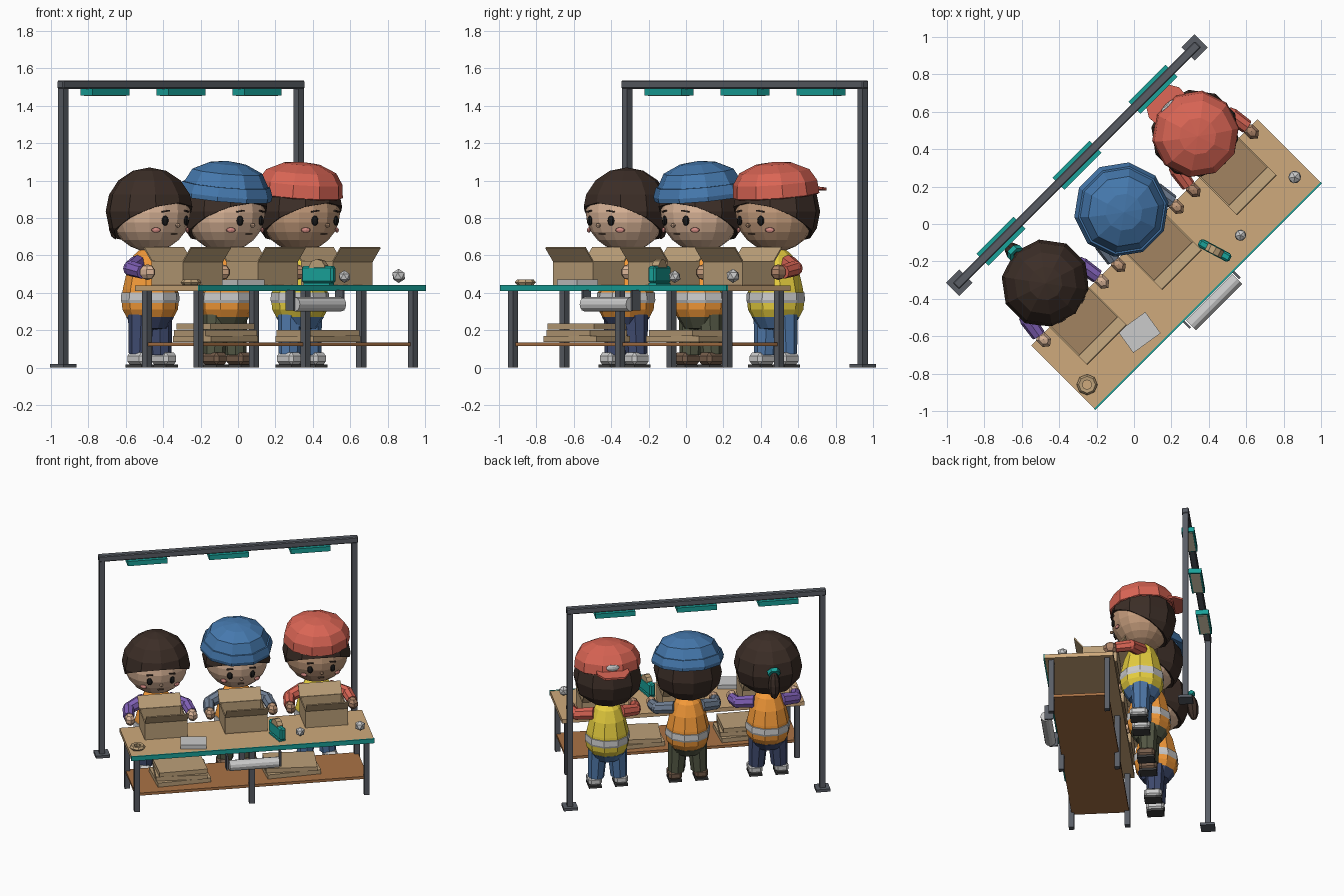
import bpy, bmesh, math
from mathutils import Matrix, Vector, Euler

if "Cube" in bpy.data.objects:
    bpy.data.objects.remove(bpy.data.objects["Cube"])

TURN = Matrix.Rotation(math.pi / 4, 4, 'Z')   # whole scene is turned 45 degrees
CX = 0.007                                    # centre of the bench along its length
MATS = {}
COL = dict(steel=(.10, .11, .13), teal=(.01, .36, .32), wood=(.62, .40, .20), shelf=(.40, .17, .06),
           card=(.50, .35, .19), card_dark=(.36, .23, .12), cream=(.85, .75, .55), white=(.82, .82, .80),
           hair=(.045, .027, .02), black=(.01, .01, .01), blush=(.65, .25, .22), sole=(.05, .05, .05),
           skin_a=(.72, .47, .32), skin_b=(.55, .33, .20), skin_c=(.42, .23, .14), orange=(.90, .32, .04),
           yellow=(.80, .62, .05), reflect=(.78, .78, .76), purple=(.22, .12, .48), slate=(.16, .21, .29),
           red=(.70, .13, .09), blue=(.06, .19, .42), navy=(.05, .07, .16), olive=(.09, .10, .06),
           denim=(.08, .19, .40), grey=(.60, .60, .60), brown=(.18, .11, .07))


def add(name, bm, col, loc=(0, 0, 0), rot=(0, 0, 0), scale=(1, 1, 1)):
    m = Matrix.LocRotScale(Vector(loc), Euler(rot), Vector(scale))
    bmesh.ops.transform(bm, matrix=TURN @ m, verts=bm.verts)
    bmesh.ops.recalc_face_normals(bm, faces=bm.faces)
    me = bpy.data.meshes.new(name)
    bm.to_mesh(me)
    bm.free()
    if col not in MATS:
        MATS[col] = bpy.data.materials.new(col)
        MATS[col].diffuse_color = (*COL[col], 1)
    me.materials.append(MATS[col])
    ob = bpy.data.objects.new(name, me)
    bpy.context.collection.objects.link(ob)
    return ob


def box(name, col, loc, size, rot=(0, 0, 0), bevel=0):
    bm = bmesh.new()
    bmesh.ops.create_cube(bm, size=1)
    bmesh.ops.scale(bm, vec=size, verts=bm.verts)
    if bevel:
        bmesh.ops.bevel(bm, geom=bm.edges[:], offset=bevel, segments=1, affect='EDGES')
    return add(name, bm, col, loc, rot)


def ball(name, col, loc, r, seg=10, rings=8, rot=(0, 0, 0)):
    bm = bmesh.new()
    bmesh.ops.create_uvsphere(bm, u_segments=seg, v_segments=rings, radius=1)
    return add(name, bm, col, loc, rot, r)


def lathe(name, col, profile, seg, loc, rot=(0, 0, 0), closed=False):
    bm = bmesh.new()
    vs = [bm.verts.new((r, 0, z)) for r, z in profile]
    es = [bm.edges.new(p) for p in zip(vs, vs[1:] + (vs[:1] if closed else []))]
    bmesh.ops.spin(bm, geom=vs + es, cent=(0, 0, 0), axis=(0, 0, 1), angle=math.tau, steps=seg)
    bmesh.ops.remove_doubles(bm, verts=bm.verts, dist=.0005)
    return add(name, bm, col, loc, rot)


def tube(name, col, a, b, r1, r2, seg=8):
    a, b = Vector(a), Vector(b)
    bm = bmesh.new()
    bmesh.ops.create_cone(bm, cap_ends=True, segments=seg, radius1=r1, radius2=r2, depth=(b - a).length)
    return add(name, bm, col, (a + b) / 2, (b - a).to_track_quat('Z', 'Y').to_euler())


# Workbench: top, front edge, shelf, six legs
box('bench_top', 'wood', (CX, -.31, .425), (1.71, .48, .03))
box('bench_front_edge', 'teal', (CX, -.552, .425), (1.715, .01, .034))
box('bench_shelf', 'shelf', (CX, -.305, .125), (1.64, .40, .02))
for x in (-.81, 0, .81):
    for y in (-.115, -.505):
        box('bench_leg', 'steel', (CX + x, y, .205), (.038, .038, .41))

# Overhead frame with three lamps
for s in (-1, 1):
    box('frame_post', 'steel', (CX + .89 * s, .438, .76), (.04, .04, 1.5))
    box('frame_foot', 'steel', (CX + .89 * s, .438, .01), (.10, .10, .02))
box('frame_beam', 'steel', (CX, .438, 1.513), (1.83, .048, .045), bevel=.006)
for x in (-.575, 0, .575):
    box('lamp_housing', 'teal', (CX + x, .438, 1.473), (.28, .09, .036))
    box('lamp_panel', 'cream', (CX + x, .438, 1.454), (.25, .065, .006))


def carton(x, y=-.175, w=.30, d=.24, z=.44, h=.13, t=.008):
    box('carton_floor', 'card_dark', (x, y, z + t / 2), (w, d, t))
    for s in (-1, 1):
        box('carton_side', 'card', (x + s * (w - t) / 2, y, z + h / 2), (t, d, h))
        box('carton_wall', 'card', (x, y + s * (d - t) / 2, z + h / 2), (w, t, h))
        box('carton_flap', 'card', (x, y + s * (d / 2 + .028), z + h + .035), (w, t, .095),
            (-s * math.radians(39), 0, 0))


def person(x, skin, hands, vest, sleeve, pants, shoes, y=.105):
    def P(a, b, c):
        return (x + a, y + b, c)
    # torso and reflective band
    lathe('vest', vest, [(0, .265), (.125, .265), (.15, .31), (.155, .36), (.148, .42), (.125, .52),
                         (.09, .60), (.05, .635), (0, .635)], 10, P(0, 0, 0))
    lathe('vest_band', 'reflect', [(.154, .345), (.159, .36), (.156, .40), (.148, .402)], 10, P(0, 0, 0))
    lathe('hips', pants, [(0, .20), (.09, .21), (.13, .27), (0, .30)], 10, P(0, 0, 0))
    for s in (-1, 1):
        # legs and shoes
        tube('trouser_leg', pants, P(.08 * s, 0, .07), P(.068 * s, 0, .28), .058, .07)
        box('shoe', shoes, P(.092 * s, -.012, .048), (.095, .125, .066), bevel=.018)
        box('shoe_sole', 'sole', P(.092 * s, -.012, .008), (.09, .12, .016))
        # bent arms holding the carton
        elbow, wrist = P(.205 * s, -.06, .53), P(.222 * s, -.165, .512)
        tube('upper_sleeve', sleeve, P(.09 * s, .005, .555), elbow, .048, .042)
        ball('elbow', sleeve, elbow, (.042, .042, .042), 8, 6)
        tube('lower_sleeve', sleeve, elbow, wrist, .042, .038)
        ball('hand', hands, P(.22 * s, -.20, .51), (.038, .052, .042), 6, 5)
        # eyes, brows and cheeks
        ball('eye', 'black', P(.08 * s, -.193, .785), (.02, .012, .027), 8, 6, (0, 0, .35 * s))
        box('brow', 'hair', P(.08 * s, -.197, .836), (.045, .012, .008), (0, .15 * s, .35 * s))
        ball('cheek', 'blush', P(.118 * s, -.162, .735), (.026, .010, .014), 8, 6, (0, 0, .6 * s))
    ball('head', skin, P(0, 0, .83), (.22, .21, .21), 16, 12)
    ball('nose', skin, P(0, -.21, .76), (.014, .014, .012), 6, 4)
    box('mouth', 'brown', P(0, -.182, .715), (.04, .012, .006))
    # hair shell cut along a plane sloping from forehead to nape
    bm = bmesh.new()
    bmesh.ops.create_uvsphere(bm, u_segments=10, v_segments=8, radius=1)
    bmesh.ops.scale(bm, vec=(.24, .235, .235), verts=bm.verts)
    bmesh.ops.bisect_plane(bm, geom=bm.verts[:] + bm.edges[:] + bm.faces[:], plane_co=(0, 0, -.07),
                           plane_no=(0, .205, .40), clear_inner=True)
    rim = [e for e in bm.edges if e.is_boundary]
    ext = bmesh.ops.extrude_edge_only(bm, edges=rim)['geom']
    bmesh.ops.scale(bm, vec=(.86, .86, .9), verts=[v for v in ext if isinstance(v, bmesh.types.BMVert)])
    add('hair', bm, 'hair', P(0, .005, .835))


A, B, C = CX - .566, CX, CX + .566
person(A, 'skin_a', 'skin_a', 'orange', 'purple', 'navy', 'grey')
person(B, 'skin_a', 'skin_b', 'orange', 'slate', 'olive', 'brown')
person(C, 'skin_b', 'skin_c', 'yellow', 'red', 'denim', 'grey')
for x in (A, B, C):
    carton(x)

# Ponytail with tie
lathe('hair_tie', 'teal', [(.02, -.015), (.045, -.015), (.045, .015), (.02, .015)], 6,
      (A, .342, .875), (1.0, 0, 0), True)
ball('ponytail', 'hair', (A, .36, .785), (.042, .042, .10), 8, 6, (.1, 0, 0))

# Blue hat with a short flared brim
lathe('hat_crown', 'blue', [(.225, -.03), (.228, .03), (.19, .10), (.10, .142), (0, .155)], 10,
      (B, .10, .95), (.12, 0, 0))
lathe('hat_brim', 'blue', [(.215, -.035), (.252, -.045), (.256, -.02), (.238, .03), (.215, .03)], 10,
      (B, .10, .95), (.12, 0, 0), True)

# Red cap worn backwards
lathe('cap_crown', 'red', [(.225, -.035), (.235, -.03), (.228, .04), (.19, .10), (.10, .14), (0, .15)], 10,
      (C, .105, .95), (.10, 0, 0))
bm = bmesh.new()
edge = [(-.11, .18), (.11, .18), (.115, .24), (.07, .315), (-.07, .315), (-.115, .24)]
f = bm.faces.new([bm.verts.new((a, b, 0)) for a, b in edge])
top = bmesh.ops.extrude_face_region(bm, geom=[f])['geom']
bmesh.ops.translate(bm, vec=(0, 0, .015), verts=[v for v in top if isinstance(v, bmesh.types.BMVert)])
add('cap_visor', bm, 'red', (C, .105, .965), (-.06, 0, 0))
ball('cap_opening', 'white', (C, .318, .99), (.05, .015, .025), 8, 6)

# Flat carton stacks on the shelf
for x, n in ((-.46, 3), (.315, 2)):
    for i in range(n):
        box('flat_carton', 'card', (x, -.29, .152 + .034 * i), (.38 - .02 * i, .27 - .01 * i, .032),
            (0, 0, (.06, -.08, .03)[i]))

# Paper roll under the front edge
tube('paper_roll', 'white', (CX - .175, -.598, .338), (CX + .175, -.598, .338), .038, .038, 12)
for s in (-1, 1):
    box('roll_bracket', 'steel', (CX + .188 * s, -.575, .36), (.012, .06, .11))

# Bench-top items: tape dispenser, tape ring, label stack, two balls
spin = (0, 0, math.radians(-73))
box('dispenser_body', 'teal', (.205, -.405, .497), (.19, .045, .09), spin, .01)
tube('dispenser_tape', 'card', (.185, -.411, .53), (.224, -.399, .53), .05, .05, 10)
box('dispenser_foot', 'teal', (.205, -.405, .446), (.16, .05, .012), spin)
lathe('tape_ring', 'card', [(.025, -.012), (.045, -.014), (.056, 0), (.045, .014), (.025, .012)], 8,
      (-.785, -.43, .456), (0, 0, 0), True)
box('label_stack', 'white', (-.39, -.43, .455), (.18, .14, .03), (0, 0, -.16))
for x, y, r in ((.785, -.43, .038), (.36, -.445, .034)):
    bm = bmesh.new()
    bmesh.ops.create_icosphere(bm, subdivisions=1, radius=r)
    add('foam_ball', bm, 'white', (x, y, .44 + r + .012))

for m in bpy.data.materials:
    if m.users and not m.is_grease_pencil:
        m.use_nodes = True
        m.node_tree.nodes["Principled BSDF"].inputs["Base Color"].default_value = m.diffuse_color
